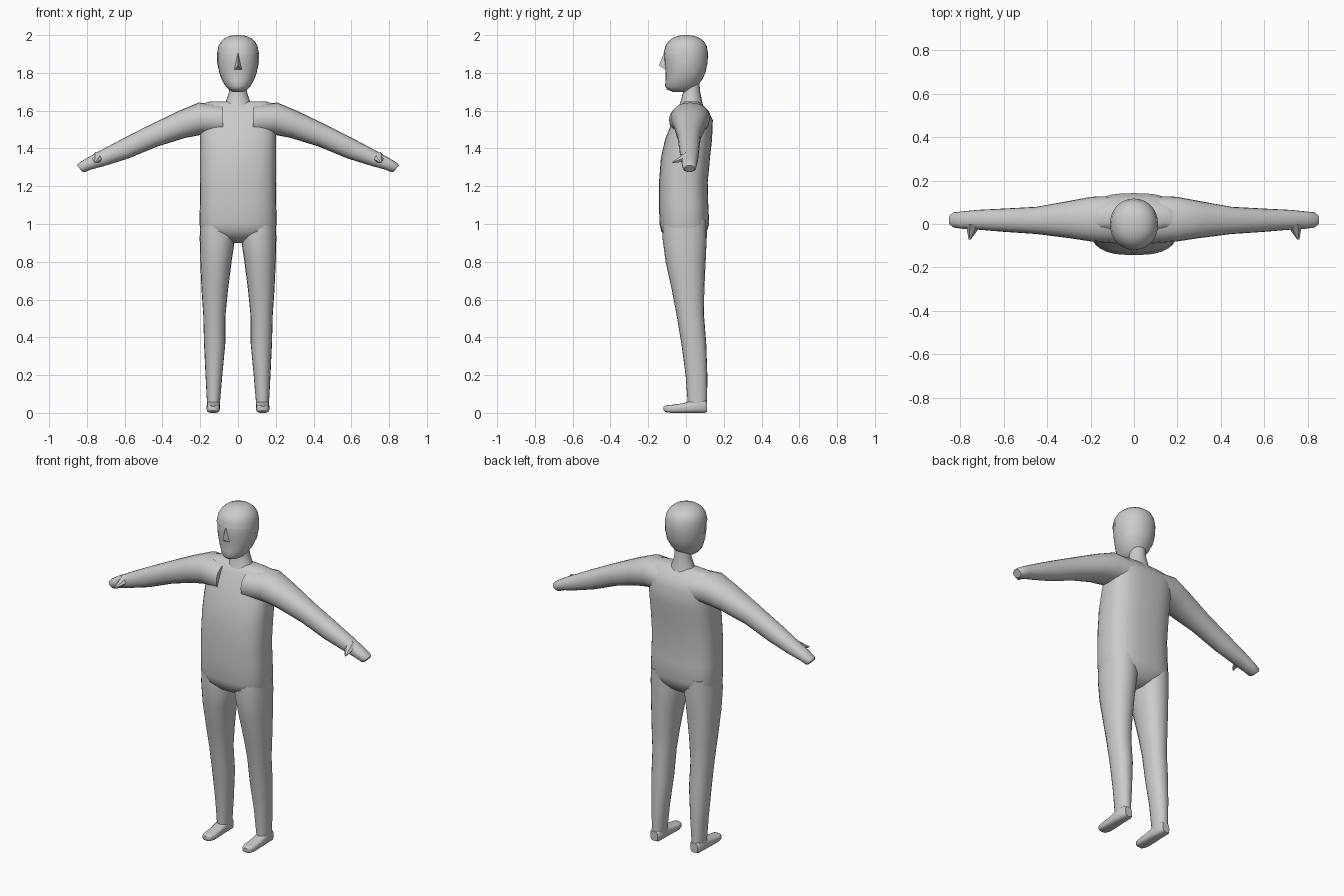
import bpy, bmesh, math


def finish(name, bm, angle=40, mirror=False):
    """Turn a bmesh into a smooth-shaded object, optionally mirrored over x."""
    bmesh.ops.recalc_face_normals(bm, faces=bm.faces)
    mesh = bpy.data.meshes.new(name)
    bm.to_mesh(mesh)
    bm.free()
    ob = bpy.data.objects.new(name, mesh)
    bpy.context.collection.objects.link(ob)
    if mirror:
        ob.modifiers.new("mirror", "MIRROR")
    bpy.ops.object.select_all(action="DESELECT")
    ob.select_set(True)
    bpy.context.view_layer.objects.active = ob
    bpy.ops.object.shade_smooth_by_angle(angle=math.radians(angle))
    return ob


def spow(v, e):
    return math.copysign(abs(v) ** e, v)


def loft(rings, axis, n=24, p=2.0):
    """Skin rings (position, a_min, a_max, b_min, b_max[, tilt]) along an axis."""
    bm = bmesh.new()
    loops = []
    for pos, a0, a1, b0, b1, *tilt in rings:
        loop = []
        for i in range(n):
            t = math.tau * i / n
            a = (a0 + a1) / 2 + (a1 - a0) / 2 * spow(math.cos(t), 2 / p)
            db = (b1 - b0) / 2 * spow(math.sin(t), 2 / p)
            b = (b0 + b1) / 2 + db
            c = pos + (tilt[0] * db if tilt else 0)
            co = {"x": (c, a, b), "y": (a, c, b), "z": (a, b, c)}[axis]
            loop.append(bm.verts.new(co))
        loops.append(loop)
    for l0, l1 in zip(loops, loops[1:]):
        for i in range(n):
            j = (i + 1) % n
            bm.faces.new((l0[i], l0[j], l1[j], l1[i]))
    bm.faces.new(loops[0])
    bm.faces.new(loops[-1])
    return bm


# Torso, from crotch to shoulder line
torso = [(0.90, -.03, .03, -.05, .05), (0.925, -.11, .11, -.10, .085),
         (0.96, -.195, .195, -.13, .11), (1.00, -.204, .204, -.14, .123),
         (1.10, -.202, .202, -.143, .118), (1.22, -.20, .20, -.143, .115),
         (1.35, -.20, .20, -.133, .127), (1.45, -.20, .20, -.11, .138),
         (1.55, -.20, .20, -.07, .142), (1.60, -.20, .20, -.045, .118),
         (1.635, -.195, .195, -.025, .085), (1.648, -.15, .15, -.005, .065)]
finish("torso", loft(torso, "z", 32, 2.7))

# Neck
neck = [(1.63, -.072, .072, -.035, .09), (1.66, -.06, .06, -.025, .083),
        (1.70, -.047, .047, -.015, .075), (1.76, -.045, .045, -.012, .07)]
finish("neck", loft(neck, "z", 20))

# Head
head = [(1.700, -.03, .03, -.07, .02), (1.712, -.05, .05, -.10, .045),
        (1.73, -.066, .066, -.111, .062), (1.76, -.084, .084, -.108, .082),
        (1.80, -.099, .099, -.108, .10), (1.85, -.107, .107, -.113, .11),
        (1.90, -.107, .107, -.115, .113), (1.94, -.10, .10, -.106, .106),
        (1.965, -.086, .086, -.09, .092), (1.983, -.066, .066, -.068, .07),
        (1.994, -.04, .04, -.04, .042), (1.998, -.014, .014, -.014, .016)]
finish("head", loft(head, "z", 28, 2.1), 50)

# Hair cap: slightly larger shell with a stepped hairline
bm = loft(head, "z", 28, 2.1)
bmesh.ops.subdivide_edges(bm, edges=bm.edges, cuts=1, use_grid_fill=True)
below = [f for f in bm.faces if f.calc_center_median().z <
         1.91 - 1.15 * max(0, f.calc_center_median().y + .05)]
bmesh.ops.delete(bm, geom=below, context="FACES")
for v in bm.verts:
    v.co.x *= 1.035
    v.co.y *= 1.035
    v.co.z += 0.002
finish("hair_cap", bm, 50)

# Nose wedge
bm = bmesh.new()
bridge, tip, left, right, inner = [bm.verts.new(c) for c in (
    (0, -.112, 1.915), (0, -.143, 1.84), (-.022, -.105, 1.815),
    (.022, -.105, 1.815), (0, -.09, 1.86))]
for f in ((bridge, tip, left), (bridge, right, tip), (tip, right, left),
          (bridge, left, inner), (bridge, inner, right), (left, right, inner)):
    bm.faces.new(f)
finish("nose", bm, 50)

# Arms with hands
arm = [(.08, -.09, .13, 1.47, 1.63, 0), (.20, -.08, .125, 1.473, 1.643, .1),
       (.30, -.065, .106, 1.455, 1.597, .25), (.45, -.046, .079, 1.41, 1.522, .4),
       (.60, -.036, .071, 1.347, 1.447, .4), (.72, -.026, .065, 1.308, 1.385, .4),
       (.79, -.022, .058, 1.289, 1.347, .5), (.827, -.017, .054, 1.275, 1.322, .7),
       (.838, -.008, .045, 1.276, 1.310, .9)]
finish("arm", loft(arm, "x", 20, 2.2), mirror=True)

# Thumbs
thumb = [(.0, .708, .772, 1.325, 1.385), (-.035, .725, .768, 1.325, 1.355),
         (-.072, .752, .762, 1.322, 1.330)]
finish("thumb", loft(thumb, "y", 6), mirror=True)

# Legs
leg = [(1.02, .03, .198, -.12, .11), (.93, .015, .203, -.125, .11),
       (.80, .034, .20, -.108, .104), (.65, .053, .193, -.075, .097),
       (.52, .066, .184, -.05, .095), (.37, .067, .18, -.025, .107),
       (.20, .083, .172, -.002, .113), (.07, .094, .165, .008, .112),
       (.02, .097, .164, .01, .111)]
finish("leg", loft(leg, "z", 20, 2.2), mirror=True)

# Feet
foot = [(.112, .108, .154, .005, .06), (.10, .098, .164, 0, .07),
        (.03, .096, .166, 0, .065), (-.02, .096, .166, 0, .05),
        (-.08, .096, .166, 0, .042), (-.108, .104, .158, .004, .04),
        (-.118, .118, .145, .012, .034)]
finish("foot", loft(foot, "y", 20, 3), mirror=True)
